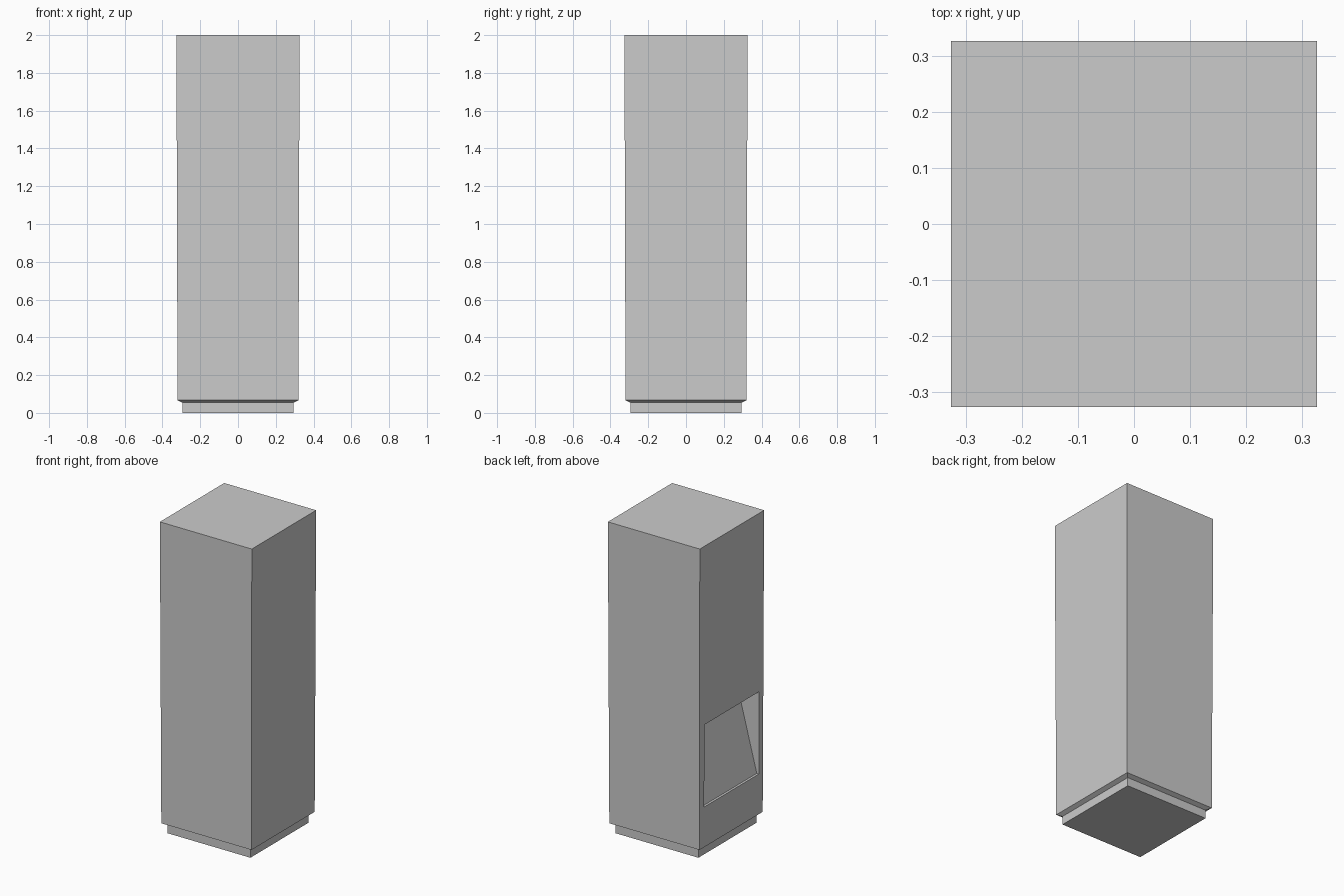
import bpy, bmesh

if "Cube" in bpy.data.objects:
    bpy.data.objects.remove(bpy.data.objects["Cube"])


def new_object(name, bm):
    bmesh.ops.recalc_face_normals(bm, faces=bm.faces[:])
    mesh = bpy.data.meshes.new(name)
    bm.to_mesh(mesh)
    bm.free()
    obj = bpy.data.objects.new(name, mesh)
    bpy.context.collection.objects.link(obj)
    return obj


def loft(name, rings):
    """Join equal-length loops of points into a closed solid."""
    bm = bmesh.new()
    loops = [[bm.verts.new(p) for p in ring] for ring in rings]
    n = len(loops[0])
    for a, b in zip(loops, loops[1:]):
        for i in range(n):
            j = (i + 1) % n
            bm.faces.new((a[i], a[j], b[j], b[i]))
    bm.faces.new(loops[0])
    bm.faces.new(loops[-1])
    return new_object(name, bm)


def square(r, z):
    return [(-r, -r, z), (r, -r, z), (r, r, z), (-r, r, z)]


# Tall, slightly tapered cabinet with a recessed plinth
cabinet = loft("cabinet", [square(r, z) for r, z in
                           [(0.294, 0), (0.294, 0.054), (0.32, 0.067), (0.326, 2.0)]])

# Recess in the left side: shallow ledge, panel leaning back, flat ceiling
profile = [(-0.5, 0.325), (-0.306, 0.325), (-0.168, 0.853), (-0.5, 0.853)]
cutter = loft("recess_cutter", [[(x, y, z) for x, z in profile] for y in (-0.28, 0.274)])
cutter.hide_render = True

cut = cabinet.modifiers.new("recess", 'BOOLEAN')
cut.operation = 'DIFFERENCE'
cut.solver = 'EXACT'
cut.object = cutter
bpy.context.view_layer.objects.active = cabinet
bpy.ops.object.modifier_apply(modifier=cut.name)
bpy.data.objects.remove(cutter)
